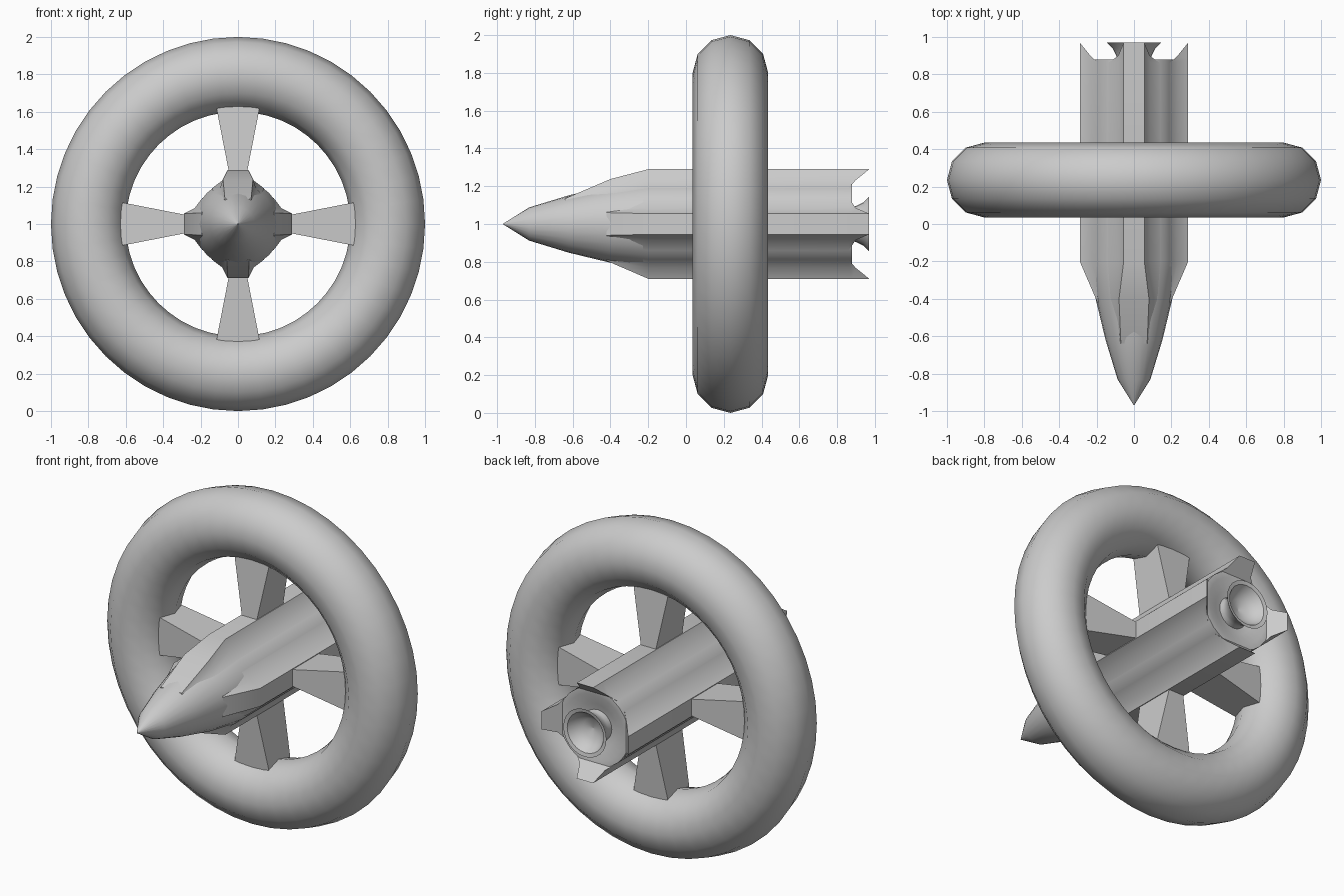
import bpy, bmesh, math
from mathutils import Matrix

if "Cube" in bpy.data.objects:
    bpy.data.objects.remove(bpy.data.objects["Cube"])

CENTRE = Matrix.Translation((0, 0, 1))


def finish(bm, name, angle=35):
    bmesh.ops.remove_doubles(bm, verts=bm.verts, dist=1e-5)
    bmesh.ops.recalc_face_normals(bm, faces=bm.faces)
    me = bpy.data.meshes.new(name)
    bm.to_mesh(me)
    bm.free()
    ob = bpy.data.objects.new(name, me)
    bpy.context.collection.objects.link(ob)
    bpy.ops.object.select_all(action='DESELECT')
    ob.select_set(True)
    bpy.context.view_layer.objects.active = ob
    bpy.ops.object.shade_smooth_by_angle(angle=math.radians(angle))
    return ob


def loft(name, sections, turn=0, closed=False, angle=35):
    """Skin a list of equal-length point loops; turn spins it about the hull axis."""
    bm = bmesh.new()
    rings = [[bm.verts.new(p) for p in s] for s in sections]
    n = len(rings[0])
    for a, b in zip(rings, rings[1:]):
        for i in range(n):
            j = (i + 1) % n
            bm.faces.new((a[i], a[j], b[j], b[i]))
    if not closed:
        bm.faces.new(rings[0])
        bm.faces.new(rings[-1])
    bm.transform(CENTRE @ Matrix.Rotation(turn, 4, 'Y'))
    return finish(bm, name, angle)


def lathe(name, profile, segs=24):
    """Revolve (y, radius) points about the hull axis."""
    secs = []
    for y, r in profile:
        secs.append([(r * math.cos(math.tau * i / segs), y,
                      r * math.sin(math.tau * i / segs)) for i in range(segs)])
    return loft(name, secs, closed=True)


# Large ring around the hull
bpy.ops.mesh.primitive_torus_add(major_radius=0.8, minor_radius=0.2, major_segments=48,
                                 minor_segments=12, location=(0, 0.235, 1),
                                 rotation=(math.pi / 2, 0, 0))
bpy.context.object.name = "outer_ring"
bpy.ops.object.shade_smooth_by_angle(angle=math.radians(40))

# Pointed hull with a recessed tail
lathe("hull", [(-0.97, 0.0005), (-0.83, 0.088), (-0.62, 0.152), (-0.4, 0.205),
               (-0.2, 0.235), (0.88, 0.235), (0.88, 0.2), (0.85, 0.13), (0.84, 0.0005)])

# Bell nozzle
lathe("nozzle", [(0.83, 0.1), (0.87, 0.088), (0.9, 0.095), (0.94, 0.115), (0.97, 0.145),
                 (0.965, 0.122), (0.93, 0.1), (0.9, 0.06), (0.89, 0.0005)])


def ridge_section(y_out, y_in, r_out, w_out, r_in, w_in):
    rm, wm = r_in + 0.42 * (r_out - r_in), w_in + 0.65 * (w_out - w_in)
    ym = y_in + 0.35 * (y_out - y_in)
    half = [(w_in, y_in, r_in), (wm, ym, rm), (w_out, y_out, r_out)]
    return half + [(-x, y, r) for x, y, r in reversed(half)]


# Four hull ridges ending in swept tail tips; the top one starts earlier as a canopy
for k, side in enumerate(("top", "right", "bottom", "left")):
    secs = [ridge_section(-0.2, -0.2, 0.29, 0.055, 0.19, 0.14),
            ridge_section(0.88, 0.86, 0.29, 0.055, 0.19, 0.14),
            ridge_section(0.97, 0.86, 0.29, 0.055, 0.19, 0.14)]
    if side == "top":
        secs = [ridge_section(-0.64, -0.64, 0.135, 0.07, 0.1, 0.09),
                ridge_section(-0.4, -0.4, 0.238, 0.08, 0.16, 0.125)] + secs
    else:
        secs = [ridge_section(-0.42, -0.42, 0.195, 0.06, 0.15, 0.1)] + secs
    loft("hull_ridge_" + side, secs, k * math.pi / 2)

    # Flared spoke from ridge to ring
    spoke = []
    for r, w, d in ((0.24, 0.041, 0.13), (0.68, 0.127, 0.098)):
        spoke.append([(sx * w, 0.235 + sy * d, r)
                      for sx, sy in ((-1, -1), (1, -1), (1, 1), (-1, 1))])
    loft("spoke_" + side, spoke, k * math.pi / 2)
